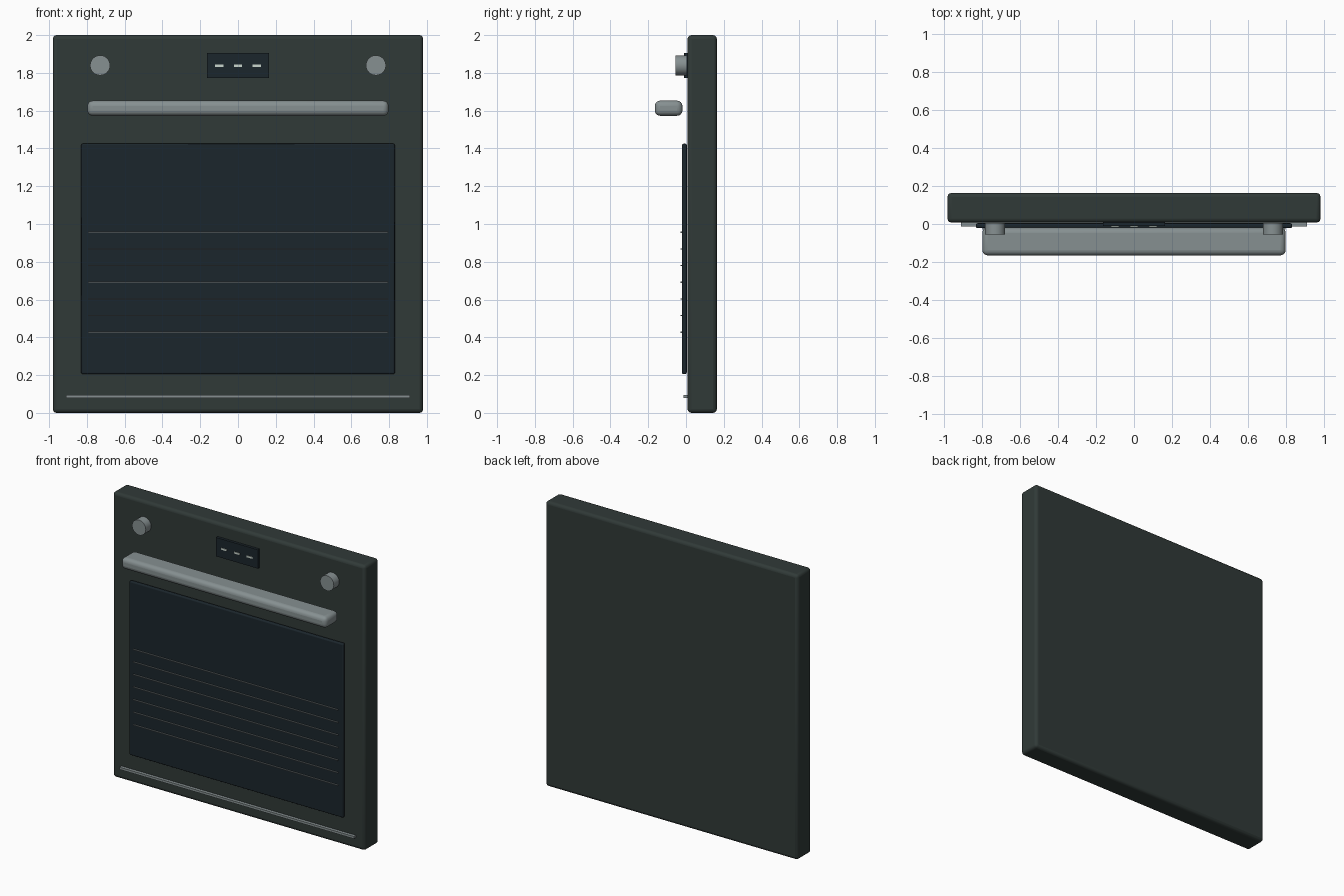
import bpy
import math

if "Cube" in bpy.data.objects:
    bpy.data.objects.remove(bpy.data.objects["Cube"])


def make_material(name, rgb):
    m = bpy.data.materials.new(name)
    m.diffuse_color = (*rgb, 1)
    m.use_nodes = True
    m.node_tree.nodes["Principled BSDF"].inputs["Base Color"].default_value = m.diffuse_color
    return m


ENAMEL = make_material("dark_enamel", (0.03, 0.042, 0.039))
GLASS = make_material("black_glass", (0.011, 0.019, 0.025))
METAL = make_material("brushed_metal", (0.24, 0.28, 0.285))
WIRE = make_material("rack_wire", (0.16, 0.19, 0.2))
LIGHT = make_material("display_light", (0.6, 0.68, 0.62))


def box(name, x, y, z, mat, bevel=0.0, segments=3):
    """Box from (min, max) ranges, with optional rounded edges."""
    bpy.ops.mesh.primitive_cube_add(
        size=1, location=[(r[0] + r[1]) / 2 for r in (x, y, z)])
    ob = bpy.context.object
    ob.name = name
    ob.scale = [r[1] - r[0] for r in (x, y, z)]
    bpy.ops.object.transform_apply(location=False, rotation=False, scale=True)
    ob.data.materials.append(mat)
    if bevel:
        mod = ob.modifiers.new("rounded_edges", "BEVEL")
        mod.width = bevel
        mod.segments = segments
        bpy.ops.object.shade_smooth_by_angle(angle=math.radians(40))
    return ob


# Front slab
box("oven_body", (-0.98, 0.98), (0.008, 0.163), (0, 2), ENAMEL, 0.02)

# Door window and the rack wires across it
box("door_glass", (-0.83, 0.83), (-0.022, 0.004), (0.205, 1.425), GLASS, 0.008)
for i in range(7):
    z = 0.427 + i * 0.0882
    box(f"rack_line_{i + 1}", (-0.795, 0.795), (-0.03, -0.02),
        (z - 0.003, z + 0.003), WIRE)

# Handle bar
box("door_handle", (-0.797, 0.797), (-0.165, -0.019), (1.573, 1.653), METAL, 0.028, 4)

# Control display with three dashes
box("display_panel", (-0.163, 0.163), (-0.011, 0.009), (1.773, 1.905), GLASS)
for i in range(3):
    x = (i - 1) * 0.1
    box(f"display_dash_{i + 1}", (x - 0.022, x + 0.022), (-0.015, -0.01),
        (1.832, 1.844), LIGHT)

# Control knobs
for side, x in (("left", -0.73), ("right", 0.73)):
    bpy.ops.mesh.primitive_cylinder_add(
        vertices=32, radius=0.053, depth=0.06, location=(x, -0.026, 1.84),
        rotation=(math.pi / 2, 0, 0))
    knob = bpy.context.object
    knob.name = f"{side}_knob"
    knob.data.materials.append(METAL)
    bpy.ops.object.shade_smooth_by_angle(angle=math.radians(40))

# Bottom trim
box("bottom_trim", (-0.91, 0.91), (-0.014, 0.009), (0.078, 0.094), METAL)
